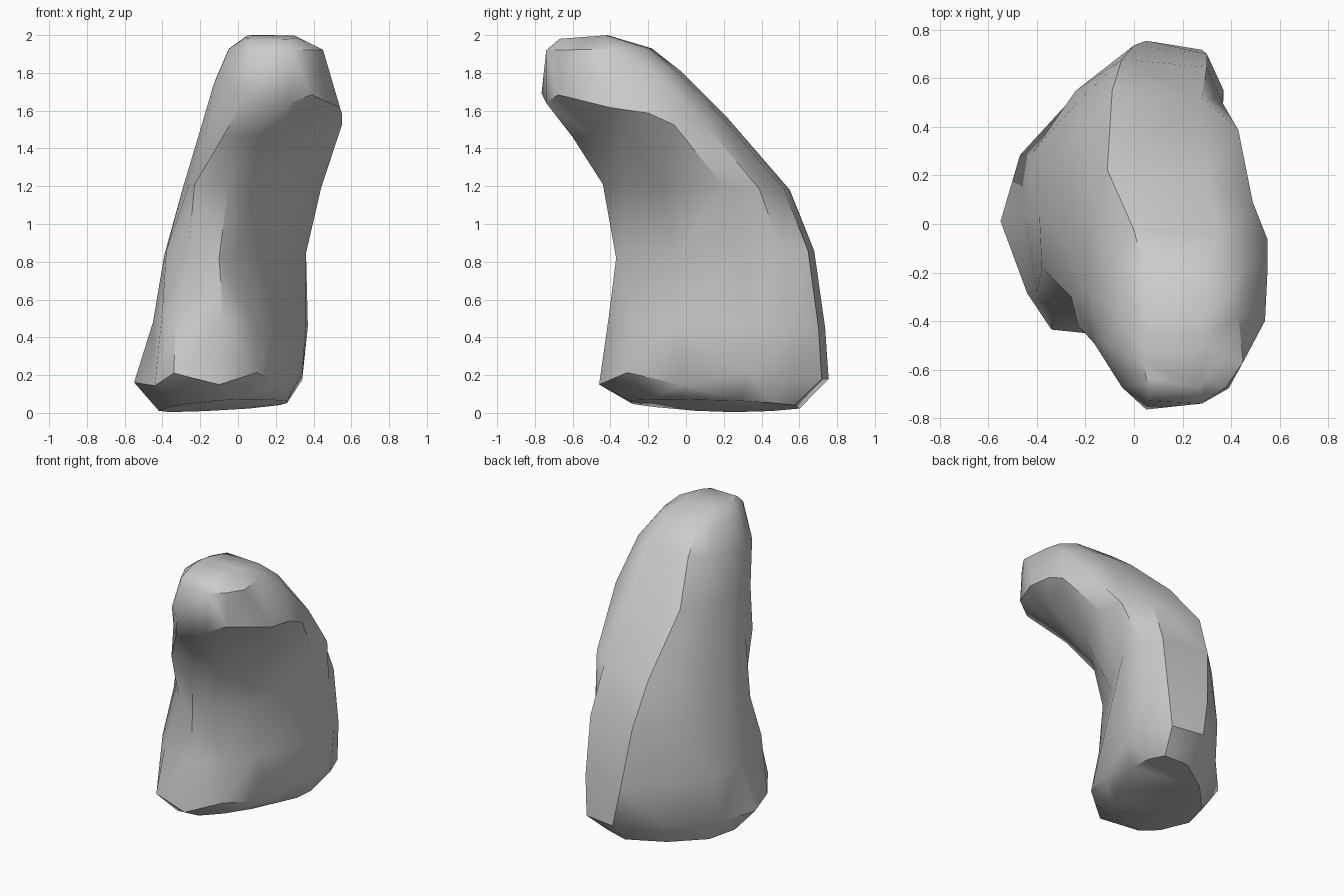
import bpy
import bmesh
import math

# Remove the default object
cube = bpy.data.objects.get("Cube")
if cube:
    bpy.data.objects.remove(cube, do_unlink=True)

# Plain grey stone
stone = bpy.data.materials.new("grey_stone")
stone.use_nodes = True
colour = (.6, .6, .6, 1)
stone.diffuse_color = colour
for node in stone.node_tree.nodes:
    if node.type == "BSDF_PRINCIPLED":
        node.inputs["Base Color"].default_value = colour
        node.inputs["Roughness"].default_value = .8

# Ridges run up the rock, each at a fixed share of the depth from front to back
RIDGES = {
    "front_left": .02, "front_right": 0, "right_front": .12, "right_mid": .3,
    "right_rear": .64, "right_back": .82, "back_right": .95, "back_left": .98,
    "left_back": .82, "left_rear": .6, "left_mid": .38, "left_front": .14,
}

# Cross-sections from foot to tip: front (y, z), back (y, z), x of each ridge
SECTIONS = {
    "sole": ((-.3, .04), (.62, -.02),
             (-.28, -.1, .02, .13, .26, .26, .22, .06, -.17, -.36, -.42, -.36)),
    "foot": ((-.46, .15), (.78, .18),
             (-.34, -.1, .1, .22, .34, .34, .28, .05, -.22, -.47, -.55, -.44)),
    "shin": ((-.41, .5), (.76, .45),
             (-.33, -.08, .07, .2, .36, .37, .3, 0, -.24, -.42, -.45, -.4)),
    "waist": ((-.37, .82), (.7, .86),
              (-.26, -.1, .01, .15, .36, .36, .3, -.05, -.23, -.35, -.39, -.38)),
    "chest": ((-.44, 1.21), (.57, 1.18),
              (-.23, -.05, .09, .3, .44, .43, .28, -.09, -.21, -.27, -.29, -.26)),
    "neck": ((-.6, 1.46), (.24, 1.56),
             (-.08, .07, .21, .43, .55, .49, .3, -.11, -.16, -.19, -.2, -.17)),
    "jaw": ((-.78, 1.69), (-.01, 1.81),
            (.05, .28, .39, .54, .55, .48, .35, 0, -.08, -.12, -.13, -.05)),
    "brow": ((-.74, 1.92), (-.17, 1.93),
             (.06, .28, .38, .45, .43, .4, .31, .04, -.02, -.05, -.05, .01)),
    "crown": ((-.67, 1.98), (-.41, 2),
              (.06, .27, .3, .32, .31, .3, .29, .07, .05, .04, .04, .05)),
}

# Chipped corners: small shifts (x, y, z) off the even loft
CHIPS = {
    ("foot", "front_left"): (0, 0, .06),
    ("foot", "right_front"): (0, 0, .06),
    ("foot", "right_mid"): (0, .06, -.01),
    ("foot", "right_rear"): (0, 0, .04),
    ("foot", "left_front"): (0, 0, -.01),
    ("shin", "front_left"): (0, .03, 0),
    ("shin", "left_front"): (0, -.03, .06),
    ("waist", "front_left"): (0, .05, .06),
    ("waist", "right_front"): (0, -.06, .05),
    ("waist", "left_front"): (0, .04, .03),
    ("jaw", "front_right"): (0, .04, -.05),
    ("jaw", "right_front"): (0, .01, -.02),
    ("jaw", "right_mid"): (0, .15, -.11),
    ("jaw", "right_rear"): (0, .09, -.18),
}


def ring(bm, name, tilt):
    """Lay one cross-section between its front and back points."""
    (front_y, front_z), (back_y, back_z), widths = SECTIONS[name]
    verts = []
    for x, (ridge, t) in zip(widths, RIDGES.items()):
        dx, dy, dz = CHIPS.get((name, ridge), (0, 0, 0))
        y = front_y + (back_y - front_y) * t
        z = front_z + (back_z - front_z) * t + tilt * (x + .36)
        verts.append(bm.verts.new((x + dx, y + dy, z + dz)))
    return verts


# Curved rock: loft the sections, the sole tilts slightly sideways
bm = bmesh.new()
rings = [ring(bm, name, .1 if name == "sole" else 0) for name in SECTIONS]
for low, high in zip(rings, rings[1:]):
    for i in range(len(low)):
        j = (i + 1) % len(low)
        bm.faces.new((low[i], low[j], high[j], high[i]))
bm.faces.new(list(reversed(rings[0])))
bm.faces.new(rings[-1])

# Irregular facets
bmesh.ops.triangulate(bm, faces=bm.faces[:], quad_method="SHORT_EDGE")
bmesh.ops.recalc_face_normals(bm, faces=bm.faces[:])
mesh = bpy.data.meshes.new("curved_rock")
bm.to_mesh(mesh)
bm.free()
mesh.materials.append(stone)
rock = bpy.data.objects.new("curved_rock", mesh)
bpy.context.collection.objects.link(rock)

# Soft shading with crisp ridges
bpy.ops.object.select_all(action="DESELECT")
rock.select_set(True)
bpy.context.view_layer.objects.active = rock
bpy.ops.object.shade_smooth_by_angle(angle=math.radians(42))
